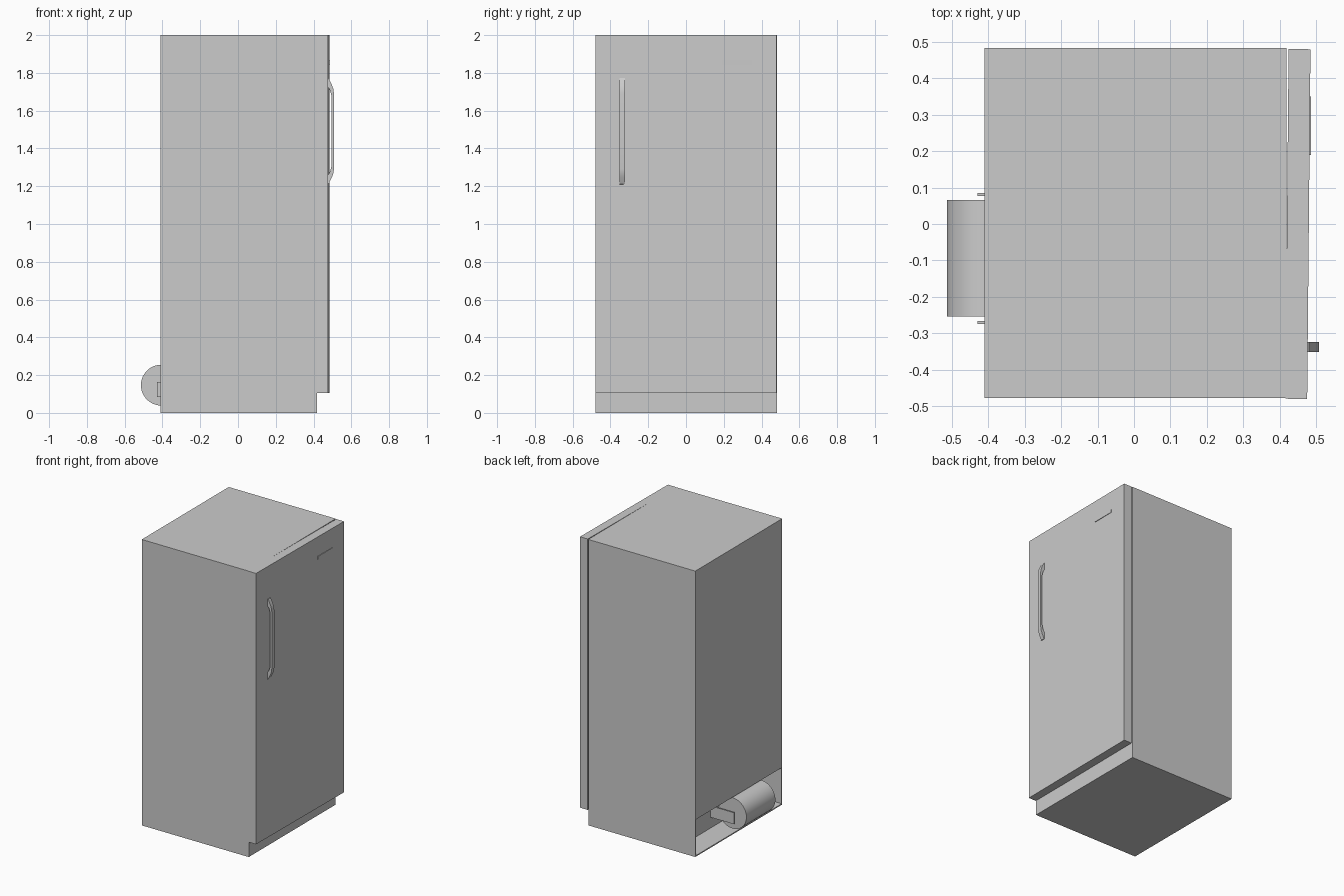
import bpy, bmesh, math
from mathutils import Matrix, Vector

if "Cube" in bpy.data.objects:
    bpy.data.objects.remove(bpy.data.objects["Cube"], do_unlink=True)

# One plain grey for the whole appliance
GREY = (0.6, 0.6, 0.6, 1.0)
grey = bpy.data.materials.new("light_grey")
grey.use_nodes = True
grey.diffuse_color = GREY
grey.node_tree.nodes["Principled BSDF"].inputs["Base Color"].default_value = GREY


def finish(name, bm):
    bmesh.ops.recalc_face_normals(bm, faces=bm.faces)
    mesh = bpy.data.meshes.new(name)
    bm.to_mesh(mesh)
    bm.free()
    mesh.materials.append(grey)
    obj = bpy.data.objects.new(name, mesh)
    bpy.context.collection.objects.link(obj)
    return obj


def box(name, low, high):
    low, high = Vector(low), Vector(high)
    bm = bmesh.new()
    place = Matrix.Translation((low + high) / 2) @ Matrix.Diagonal((high - low).to_4d())
    bmesh.ops.create_cube(bm, size=1, matrix=place)
    return finish(name, bm)


def select_only(obj):
    bpy.ops.object.select_all(action="DESELECT")
    obj.select_set(True)
    bpy.context.view_layer.objects.active = obj


# Cabinet, with the machine bay cut into its rear
cabinet = box("cabinet", (-0.41, -0.478, 0), (0.418, 0.483, 2))
cutter = box("bay_cutter", (-0.6, -0.472, 0.008), (-0.25, 0.477, 0.26))
cutter.hide_render = True
cut = cabinet.modifiers.new("machine_bay", "BOOLEAN")
cut.operation = "DIFFERENCE"
cut.solver = "EXACT"
cut.object = cutter
select_only(cabinet)
bpy.ops.object.modifier_apply(modifier=cut.name)
bpy.data.objects.remove(cutter, do_unlink=True)

# Door, standing very slightly askew
door = box("door", (-0.03, -0.48, 0.105), (0.03, 0.48, 2))
door.location = (0.45, 0, 0)
door.rotation_euler.z = -0.0094

# Small badge plate near the top of the door
box("badge_plate", (0.478, 0.19, 1.845), (0.486, 0.35, 1.865))

# Handle: half of the bowed outline, mirrored about its middle height
MIDDLE = 1.492
outer = [(0.474, 0.283), (0.48, 0.28), (0.497, 0.245), (0.505, 0.222), (0.508, 0.2)]
inner = [(0.496, 0.172), (0.494, 0.19), (0.488, 0.212), (0.48, 0.228), (0.474, 0.23)]
outline = outer + [(x, -h) for x, h in reversed(outer)]
outline += [(x, -h) for x, h in reversed(inner)] + inner
bm = bmesh.new()
face = bm.faces.new([bm.verts.new((x, -0.352, MIDDLE + h)) for x, h in outline])
side = bmesh.ops.extrude_face_region(bm, geom=[face])
moved = [v for v in side["geom"] if isinstance(v, bmesh.types.BMVert)]
bmesh.ops.translate(bm, vec=(0, 0.028, 0), verts=moved)
handle = finish("handle", bm)

# Compressor drum lying across the bay
bm = bmesh.new()
turn = Matrix.Translation((-0.406, -0.094, 0.147)) @ Matrix.Rotation(math.pi / 2, 4, "X")
bmesh.ops.create_cone(bm, cap_ends=True, segments=48, radius1=0.108,
                      radius2=0.108, depth=0.32, matrix=turn)
drum = finish("compressor_drum", bm)

for obj in (handle, drum):
    select_only(obj)
    bpy.ops.object.shade_smooth_by_angle(angle=math.radians(32))

# Mounting brackets, one past each end of the drum
for name, y in (("left_bracket", 0.081), ("right_bracket", -0.27)):
    box(name, (-0.43, y - 0.004, 0.083), (-0.248, y + 0.004, 0.163))
